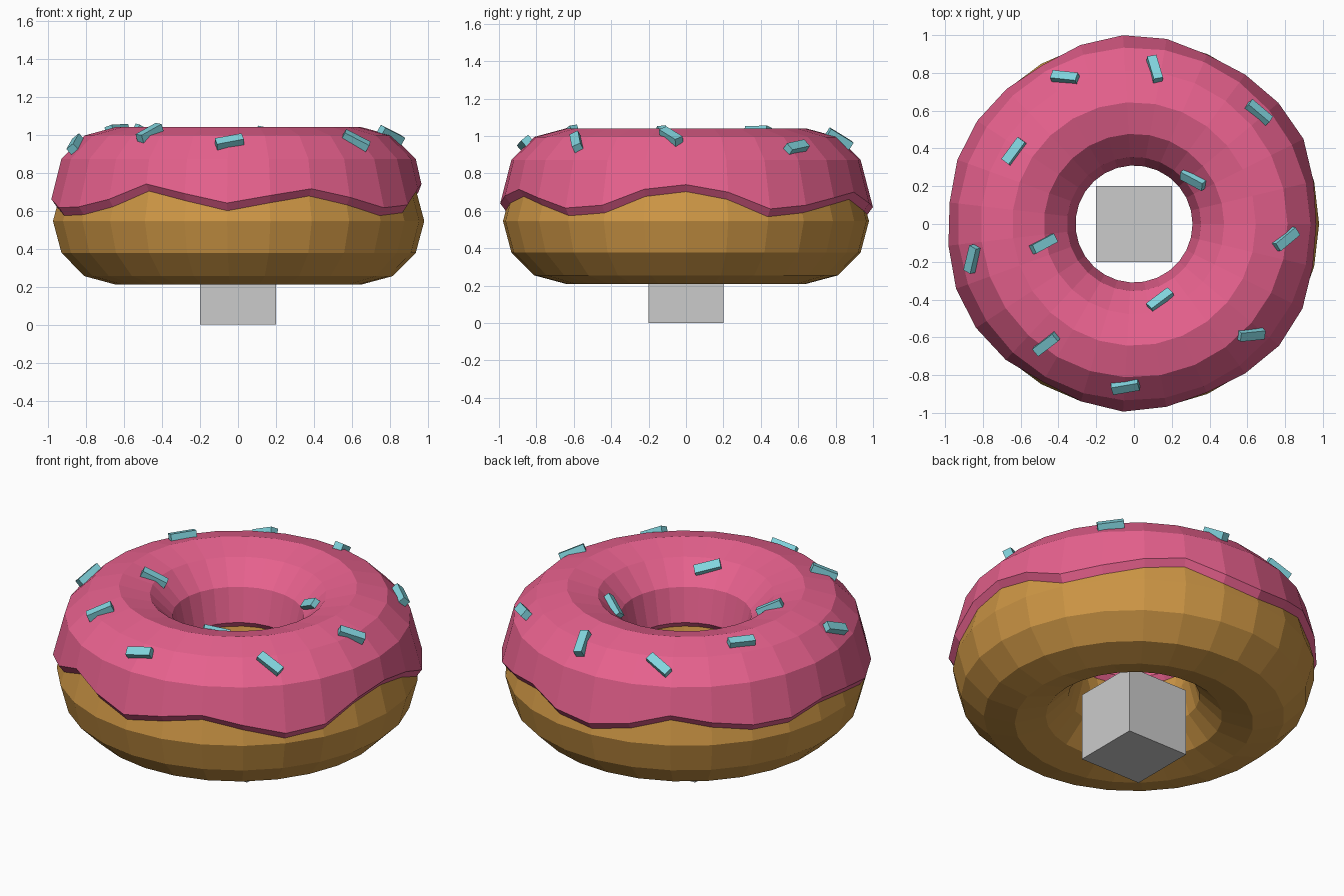
import bpy, bmesh, math
from mathutils import Vector, Matrix

if "Cube" in bpy.data.objects:
    bpy.data.objects.remove(bpy.data.objects["Cube"])

SEG, MAJOR, MINOR = 27, 0.645, 0.335
DOUGH_Z, ICING_Z = 0.545, 0.705


def material(name, rgb):
    m = bpy.data.materials.new(name)
    m.diffuse_color = (*rgb, 1)
    m.use_nodes = True
    m.node_tree.nodes["Principled BSDF"].inputs["Base Color"].default_value = m.diffuse_color
    return m


def finish(name, bm, mat=None):
    bmesh.ops.recalc_face_normals(bm, faces=bm.faces)
    me = bpy.data.meshes.new(name)
    bm.to_mesh(me)
    bm.free()
    ob = bpy.data.objects.new(name, me)
    bpy.context.collection.objects.link(ob)
    if mat:
        me.materials.append(mat)
    return ob


def revolve(name, profile, mat):
    """Sweep a closed (radius, z) loop around z; profile(k) gives the loop at step k."""
    bm = bmesh.new()
    loops = []
    for k in range(SEG):
        a = 2 * math.pi * k / SEG
        loops.append([bm.verts.new((r * math.cos(a), r * math.sin(a), z))
                      for r, z in profile(k)])
    n = len(loops[0])
    for k in range(SEG):
        p, q = loops[k], loops[(k + 1) % SEG]
        for i in range(n):
            j = (i + 1) % n
            bm.faces.new((p[i], q[i], q[j], p[j]))
    return finish(name, bm, mat)


def arc(degrees, radius, cz):
    return [(MAJOR + radius * math.cos(math.radians(d)),
             cz + radius * math.sin(math.radians(d))) for d in degrees]


pink = material("icing_pink", (0.80, 0.12, 0.27))
brown = material("dough_brown", (0.62, 0.31, 0.06))
teal = material("sprinkle_teal", (0.22, 0.66, 0.73))

# dough ring
revolve("dough", lambda k: arc(range(0, 360, 30), MINOR, DOUGH_Z), brown)

# icing shell with a wavy drip edge
drip = [.74, .70, .61, .63, .67, .70, .64, .62, .66, .72, .68, .645, .64, .68,
        .66, .615, .62, .66, .74, .69, .64, .68, .715, .67, .615, .63, .715]


def icing_profile(k):
    z = drip[k]
    r = 0.965 + (0.74 - z) * 0.3
    return ([(r - 0.04, z - 0.055), (r, z)]
            + arc(range(30, 151, 30), MINOR, ICING_Z)
            + [(0.31, 0.68), (0.35, 0.63)]
            + arc(range(150, 29, -30), MINOR - 0.05, ICING_Z))


revolve("icing", icing_profile, pink)

# sprinkles: x, y and heading in the top view, laid on the icing surface
sprinkles = [(-.365, .775, -20), (.11, .82, -80), (.66, .59, -32), (-.635, .385, 53),
             (.315, .235, -6), (-.48, -.105, 25), (-.855, -.185, 60), (.14, -.405, 48),
             (-.465, -.635, 40), (.62, -.585, -8), (-.045, -.86, 18), (.805, -.08, 32)]
for i, (x, y, heading) in enumerate(sprinkles):
    rho = math.hypot(x, y)
    c = max(-0.97, min(0.97, (rho - MAJOR) / MINOR))
    s = math.sqrt(1 - c * c)
    normal = Vector((c * x / rho, c * y / rho, s))
    h = math.radians(heading)
    along = Vector((math.cos(h), math.sin(h), 0))
    along = (along - normal * along.dot(normal)).normalized()
    across = normal.cross(along)
    rot = Matrix((along, across, normal)).transposed().to_4x4()
    place = Matrix.Translation((x, y, ICING_Z + MINOR * s)) @ rot
    bm = bmesh.new()
    bmesh.ops.create_cube(bm, size=1,
                          matrix=place @ Matrix.Diagonal((0.145, 0.05, 0.045, 1)))
    finish(f"sprinkle_{i + 1}", bm, teal)

# stand block under the hole
bm = bmesh.new()
bmesh.ops.create_cube(bm, size=0.4, matrix=Matrix.Translation((0, 0, 0.2)))
finish("stand_block", bm)
